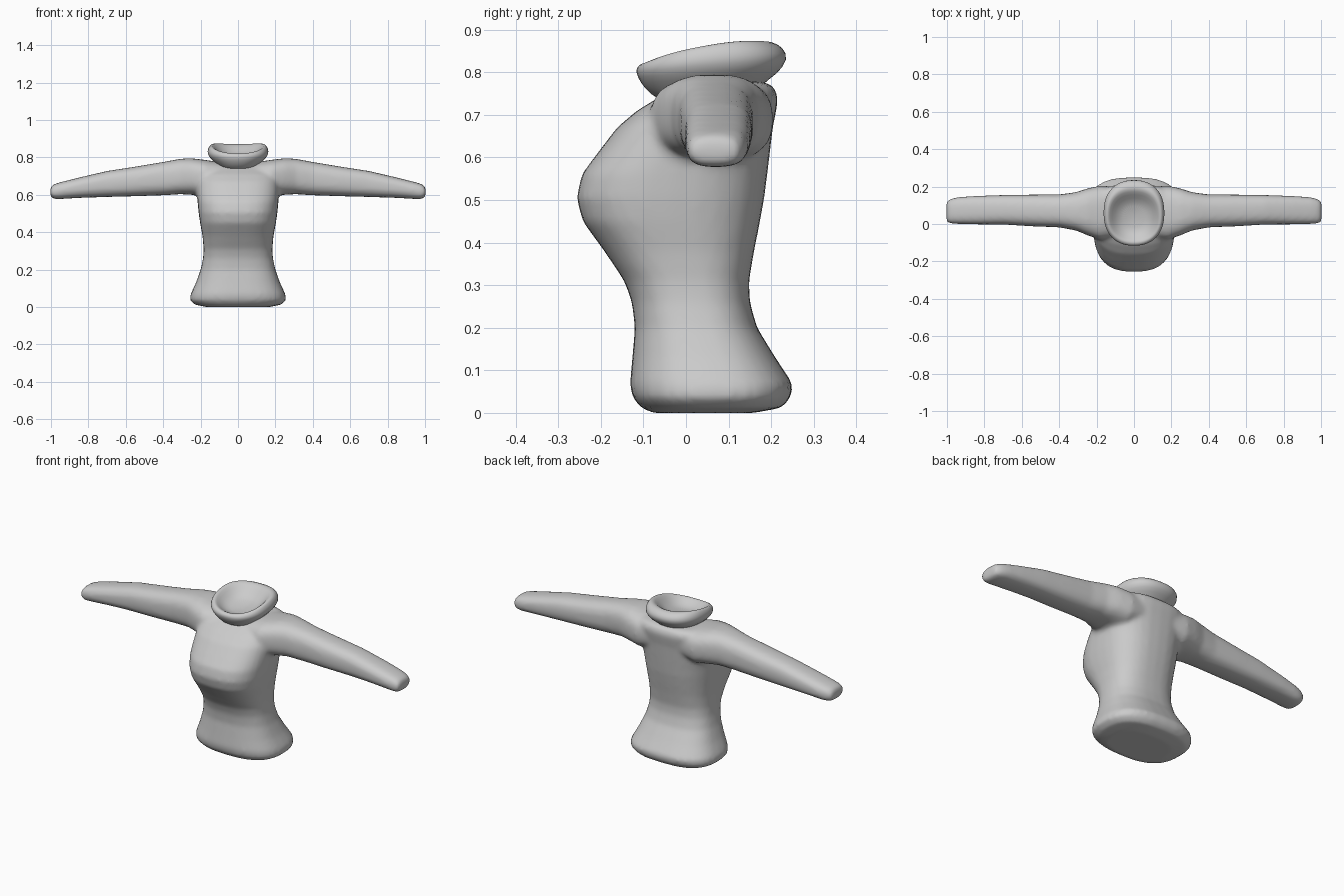
import bpy, bmesh, math

knit = bpy.data.materials.new("grey knit")
knit.diffuse_color = (0.6, 0.6, 0.6, 1)
SIDES = 32


def spow(v, p):
    return math.copysign(abs(v) ** p, v)


def loft(name, rings):
    """Skin closed rings of points and cap both ends."""
    bm = bmesh.new()
    loops = [[bm.verts.new(p) for p in ring] for ring in rings]
    for a, b in zip(loops, loops[1:]):
        for i in range(SIDES):
            j = (i + 1) % SIDES
            bm.faces.new((a[i], a[j], b[j], b[i]))
    bm.faces.new(loops[0][::-1])
    bm.faces.new(loops[-1])
    bmesh.ops.recalc_face_normals(bm, faces=bm.faces)
    mesh = bpy.data.meshes.new(name)
    bm.to_mesh(mesh)
    bm.free()
    mesh.materials.append(knit)
    for f in mesh.polygons:
        f.use_smooth = True
    ob = bpy.data.objects.new(name, mesh)
    bpy.context.collection.objects.link(ob)
    return ob


def oval(n):
    """Unit superellipse: higher n is boxier."""
    for i in range(SIDES):
        a = 2 * math.pi * i / SIDES
        yield spow(math.cos(a), 2 / n), spow(math.sin(a), 2 / n)


# Torso: height, half width, front y, back y
torso_rows = [
    (0.0, 0.17, -0.08, 0.16), (0.012, 0.23, -0.105, 0.225),
    (0.035, 0.257, -0.125, 0.245), (0.065, 0.255, -0.132, 0.253),
    (0.13, 0.225, -0.126, 0.21), (0.2, 0.2, -0.12, 0.167),
    (0.26, 0.187, -0.127, 0.15), (0.31, 0.184, -0.145, 0.148),
    (0.38, 0.19, -0.192, 0.16), (0.45, 0.203, -0.243, 0.174),
    (0.505, 0.211, -0.257, 0.184), (0.56, 0.216, -0.245, 0.191),
    (0.61, 0.22, -0.208, 0.197), (0.67, 0.222, -0.162, 0.204),
    (0.71, 0.222, -0.115, 0.212), (0.74, 0.215, -0.065, 0.217),
    (0.765, 0.2, -0.025, 0.208), (0.778, 0.17, 0.0, 0.185),
]
torso = loft("sweater_body", [
    [(w * x, (f + b) / 2 + (b - f) / 2 * y, z) for x, y in oval(2.6)]
    for z, w, f, b in torso_rows])

# Sleeves: x, bottom z, top z, front y, back y
sleeve_rows = [
    (0.10, 0.61, 0.775, -0.07, 0.20), (0.18, 0.59, 0.787, -0.085, 0.205),
    (0.25, 0.6, 0.795, -0.06, 0.19), (0.31, 0.603, 0.792, -0.035, 0.17),
    (0.40, 0.597, 0.775, -0.018, 0.158), (0.55, 0.592, 0.75, -0.012, 0.157),
    (0.70, 0.588, 0.727, -0.003, 0.155), (0.85, 0.583, 0.692, -0.002, 0.15),
    (0.95, 0.577, 0.667, 0.0, 0.143), (0.985, 0.577, 0.656, 0.003, 0.132),
    (1.003, 0.59, 0.642, 0.012, 0.12),
]
sleeves = [loft("sleeve", [
    [(s * x, (f + b) / 2 + (b - f) / 2 * u, (lo + hi) / 2 + (hi - lo) / 2 * v)
     for u, v in oval(2.7)]
    for x, lo, hi, f, b in sleeve_rows]) for s in (-1, 1)]

# Merge sleeves into the body with soft blended seams
bpy.ops.object.select_all(action='DESELECT')
for ob in sleeves + [torso]:
    ob.select_set(True)
bpy.context.view_layer.objects.active = torso
bpy.ops.object.join()
rm = torso.modifiers.new("blend", 'REMESH')
rm.mode = 'VOXEL'
rm.voxel_size = 0.012
rm.use_smooth_shade = True
sm = torso.modifiers.new("soften", 'SMOOTH')
sm.factor = 0.5
sm.iterations = 6

# Rolled collar: half width, front (y, z), back (y, z), side lift
collar_rows = [
    (0.09, -0.04, 0.72, 0.16, 0.74, 0),
    (0.105, -0.085, 0.748, 0.175, 0.77, 0),
    (0.14, -0.108, 0.775, 0.215, 0.795, 0),
    (0.166, -0.12, 0.802, 0.242, 0.83, 0.002),
    (0.162, -0.114, 0.815, 0.23, 0.858, 0.01),
    (0.148, -0.1, 0.822, 0.2, 0.874, 0.02),
    (0.132, -0.085, 0.815, 0.175, 0.868, 0.018),
    (0.105, -0.06, 0.797, 0.14, 0.835, 0.01),
    (0.06, -0.02, 0.785, 0.1, 0.805, 0),
]
collar = loft("collar", [
    [(w * x, (f + b) / 2 + (b - f) / 2 * y,
      (fz + bz) / 2 + (bz - fz) / 2 * y + lift * x * x) for x, y in oval(2.3)]
    for w, f, fz, b, bz, lift in collar_rows])
sub = collar.modifiers.new("round", 'SUBSURF')
sub.levels = sub.render_levels = 1
